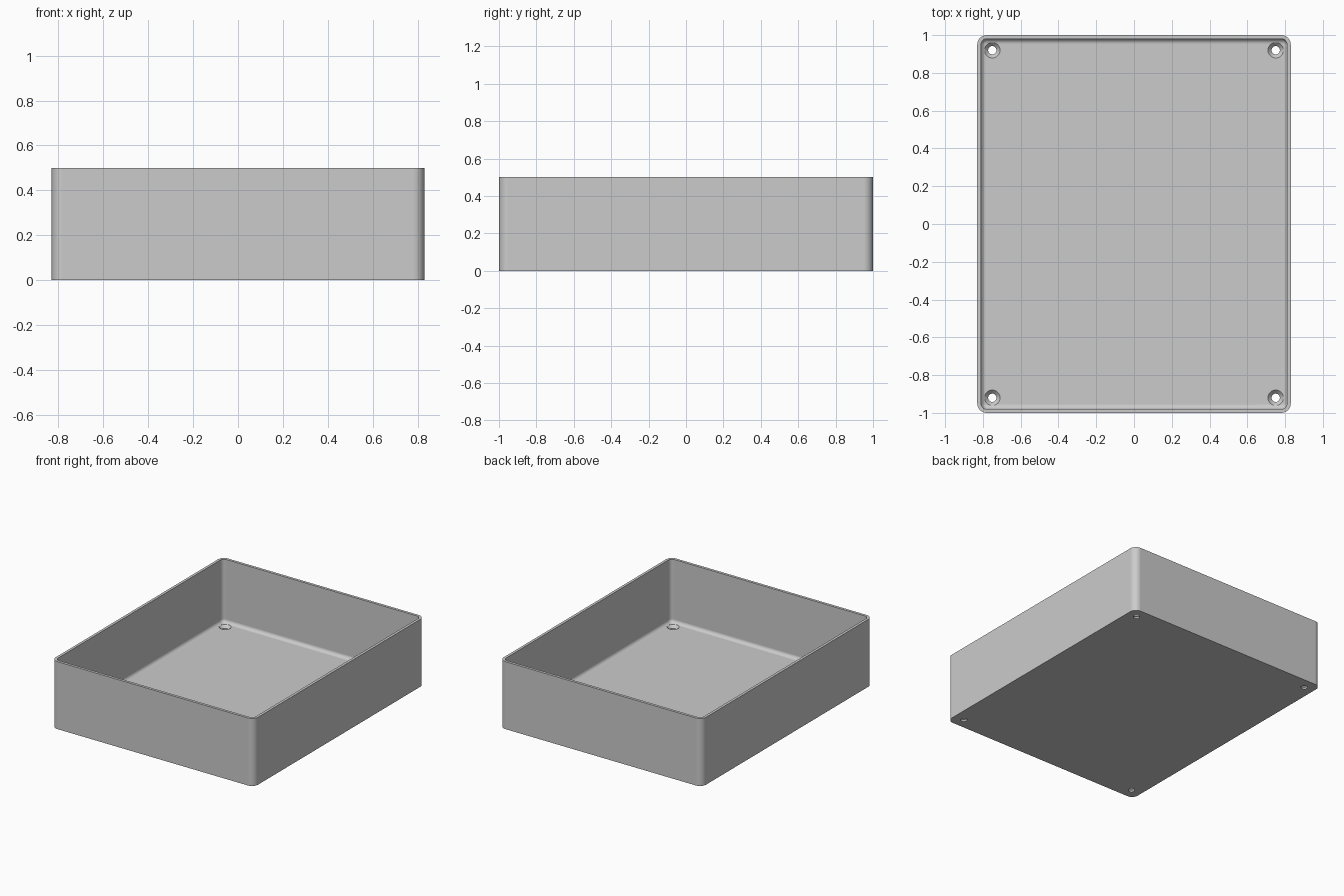
import bpy
import bmesh
import math

if "Cube" in bpy.data.objects:
    bpy.data.objects.remove(bpy.data.objects["Cube"])

HALF_X, HALF_Y, HEIGHT = 0.83, 1.0, 0.5
CORNER, WALL, FLOOR, FILLET = 0.05, 0.02, 0.032, 0.026
HOLE_X, HOLE_Y = 0.75, 0.92

grey = bpy.data.materials.new("grey plastic")
grey.use_nodes = True
grey.diffuse_color = (0.6, 0.6, 0.6, 1)
grey.node_tree.nodes["Principled BSDF"].inputs["Base Color"].default_value = (0.6, 0.6, 0.6, 1)


def rounded_loop(bm, inset, z, steps=8):
    """Rounded rectangle of vertices, inset from the outer outline."""
    r = CORNER - inset
    verts = []
    for i, (sx, sy) in enumerate([(1, 1), (-1, 1), (-1, -1), (1, -1)]):
        for k in range(steps + 1):
            a = (i + k / steps) * math.pi / 2
            verts.append(bm.verts.new((sx * (HALF_X - CORNER) + r * math.cos(a),
                                       sy * (HALF_Y - CORNER) + r * math.sin(a), z)))
    return verts


def loft(bm, loops):
    """Bridge successive loops and cap both ends."""
    for a, b in zip(loops, loops[1:]):
        n = len(a)
        for i in range(n):
            j = (i + 1) % n
            bm.faces.new((a[i], a[j], b[j], b[i]))
    bm.faces.new(loops[0][::-1])
    bm.faces.new(loops[-1])
    bmesh.ops.recalc_face_normals(bm, faces=bm.faces)


def make_object(name, bm):
    mesh = bpy.data.meshes.new(name)
    bm.to_mesh(mesh)
    bm.free()
    mesh.materials.append(grey)
    ob = bpy.data.objects.new(name, mesh)
    bpy.context.collection.objects.link(ob)
    return ob


# Open tray: outer wall, rim, inner wall, then a fillet down to the floor
bm = bmesh.new()
profile = [(0, 0), (0, HEIGHT), (WALL, HEIGHT)]
for k in range(7):
    a = k / 6 * math.pi / 2
    profile.append((WALL + FILLET * (1 - math.cos(a)),
                    FLOOR + FILLET * (1 - math.sin(a))))
loft(bm, [rounded_loop(bm, inset, z) for inset, z in profile])
tray = make_object("tray", bm)

# Countersunk screw holes in the four floor corners
bm = bmesh.new()
for sx in (-1, 1):
    for sy in (-1, 1):
        rings = []
        for r, z in [(0.022, -0.05), (0.022, 0.012), (0.041, FLOOR), (0.041, 0.08)]:
            rings.append([bm.verts.new((sx * HOLE_X + r * math.cos(t * math.tau / 32),
                                        sy * HOLE_Y + r * math.sin(t * math.tau / 32), z))
                          for t in range(32)])
        loft(bm, rings)
cutter = make_object("screw_hole_cutter", bm)
cutter.hide_render = True

cut = tray.modifiers.new("screw holes", 'BOOLEAN')
cut.operation = 'DIFFERENCE'
cut.solver = 'EXACT'
cut.object = cutter

bpy.ops.object.select_all(action='DESELECT')
bpy.context.view_layer.objects.active = tray
tray.select_set(True)
bpy.ops.object.modifier_apply(modifier=cut.name)
bpy.data.objects.remove(cutter)

# Smooth the rounded corners and keep the flats flat
bpy.ops.object.shade_smooth_by_angle(angle=math.radians(30))
flat = tray.modifiers.new("flat faces", 'WEIGHTED_NORMAL')
flat.keep_sharp = True
